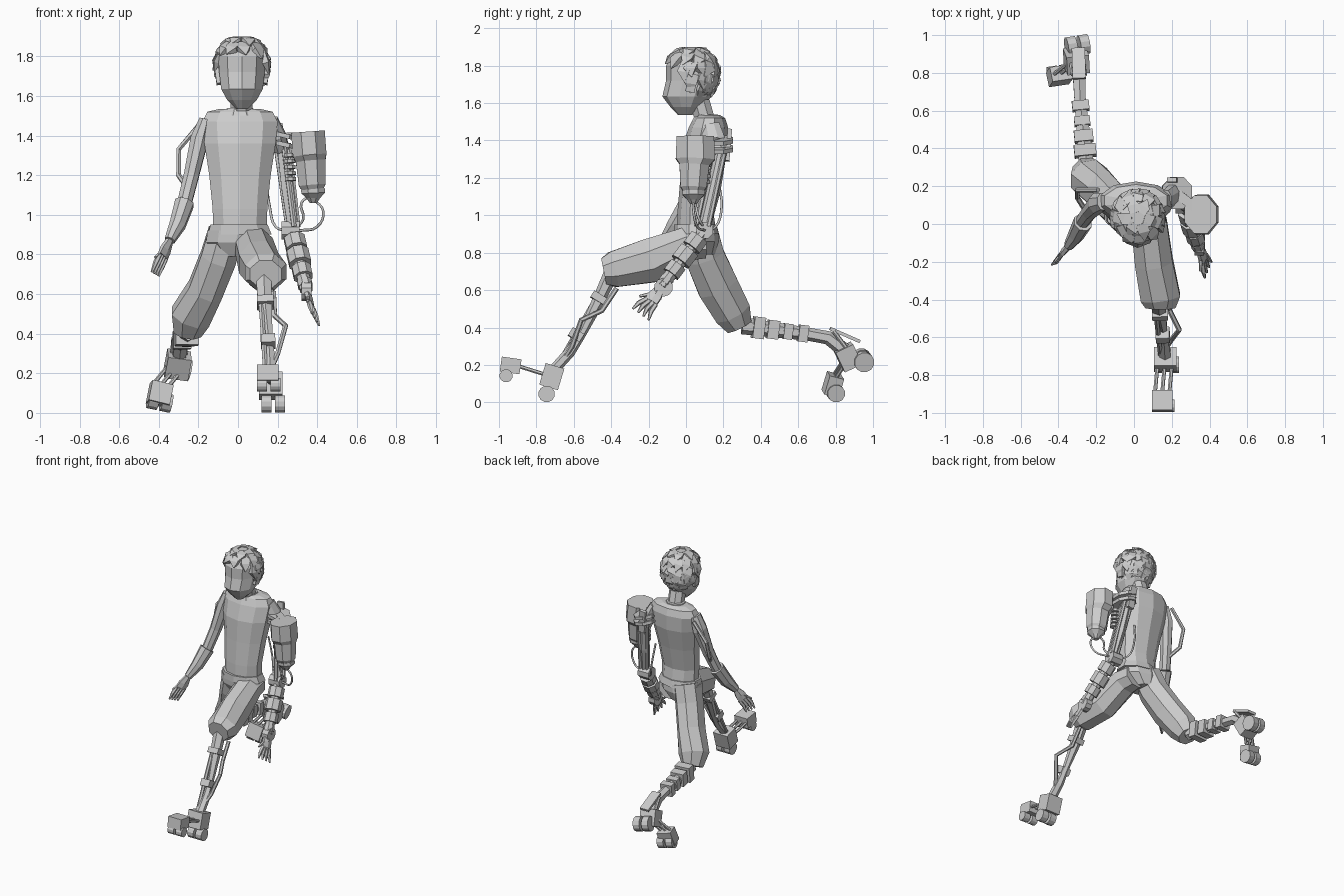
import bpy, bmesh, math, random
from mathutils import Vector as V

if "Cube" in bpy.data.objects:
    bpy.data.objects.remove(bpy.data.objects["Cube"])

grey = bpy.data.materials.new("plain_grey")
grey.use_nodes = True
colour = (0.6, 0.6, 0.6, 1)
grey.diffuse_color = colour
grey.node_tree.nodes["Principled BSDF"].inputs["Base Color"].default_value = colour

X, Z = V((1, 0, 0)), V((0, 0, 1))


def finish(name, bm):
    bmesh.ops.recalc_face_normals(bm, faces=bm.faces)
    mesh = bpy.data.meshes.new(name)
    bm.to_mesh(mesh)
    bm.free()
    mesh.materials.append(grey)
    obj = bpy.data.objects.new(name, mesh)
    bpy.context.collection.objects.link(obj)
    return obj


def skin(bm, rings, n=8, ref=X, axis=None):
    """Skin (x, y, z, half width, half depth) sections into a capped solid."""
    centres = [V(r[:3]) for r in rings]
    k = 1 / math.cos(math.pi / n)
    loops = []
    for i, r in enumerate(rings):
        t = axis or (centres[min(i + 1, len(rings) - 1)] - centres[max(i - 1, 0)]).normalized()
        u = (ref - t * ref.dot(t)).normalized()
        w = t.cross(u)
        angles = [math.tau * (j + 0.5) / n for j in range(n)]
        loops.append([bm.verts.new(centres[i] + u * math.cos(a) * r[3] * k
                                   + w * math.sin(a) * r[-1] * k) for a in angles])
    for a, b in zip(loops, loops[1:]):
        for j in range(n):
            bm.faces.new((a[j], a[(j + 1) % n], b[(j + 1) % n], b[j]))
    bm.faces.new(loops[0])
    bm.faces.new(loops[-1])


def loft(name, rings, n=8, ref=X, axis=None):
    bm = bmesh.new()
    skin(bm, rings, n, ref, axis)
    return finish(name, bm)


def rod(name, points, r, n=6, tip=None):
    rings = [(*p, r) for p in points]
    if tip:
        rings[-1] = (*points[-1], tip)
    return loft(name, rings, n, V((0.9, 0.1, 0.2)))


def box(name, p, q, w, d, ref=X):
    return loft(name, [(*p, w, d), (*q, w, d)], 4, ref)


def collars(name, p, q, spots, n=8):
    """Ring-shaped blocks strung along the line p to q: (position, half length, radius)."""
    p, q = V(p), V(q)
    d = (q - p).normalized()
    for i, (f, half, r) in enumerate(spots):
        c = p.lerp(q, f)
        loft(f"{name}_{i}", [(*(c - d * half), r), (*(c + d * half), r)], n)


def wire(name, points, r=0.007):
    curve = bpy.data.curves.new(name, "CURVE")
    curve.dimensions = "3D"
    curve.bevel_depth = r
    curve.bevel_resolution = 1
    curve.resolution_u = 4
    s = curve.splines.new("BEZIER")
    s.bezier_points.add(len(points) - 1)
    for b, p in zip(s.bezier_points, points):
        b.co = p
        b.handle_left_type = b.handle_right_type = "AUTO"
    curve.materials.append(grey)
    bpy.context.collection.objects.link(bpy.data.objects.new(name, curve))


# Torso, neck and waist
loft("shirt", [(0.01, .055, .92, .135, .1), (0.01, .05, 1.03, .138, .09),
               (0.01, .075, 1.2, .155, .1), (0.01, .1, 1.36, .18, .115),
               (0.01, .12, 1.47, .19, .1), (0.01, .125, 1.52, .165, .08),
               (0.01, .12, 1.535, .1, .06)], 10, axis=Z)
loft("collar", [(.01, .105, 1.5, .085, .075), (.01, .11, 1.54, .065, .06)], 8, axis=Z)
loft("neck", [(.015, .11, 1.48, .055, .055), (.02, .07, 1.62, .055, .055)], 8, axis=Z)
loft("waistband", [(.01, .055, .9, .16, .115), (.005, .05, .95, .145, .108)], 10, axis=Z)
loft("hips", [(0, .055, .92, .155, .11), (-.01, .06, .86, .15, .11), (-.02, .07, .79, .07, .08)], 10, axis=Z)

# Head with a ridge down the face
profile = [(1.535, -.04, .03, .03), (1.58, -.08, .08, .075), (1.635, -.12, .13, .105),
           (1.72, -.1, .15, .115), (1.8, -.1, .155, .12), (1.86, -.065, .13, .1), (1.893, -.01, .08, .05)]
loft("head", [(.02, (f + b) / 2, z, w, (b - f) / 2) for z, f, b, w in profile], 10, axis=Z)
for s in (-1, 1):
    box("ear", (.02 + s * .118, .02, 1.66), (.02 + s * .13, .04, 1.75), .01, .025)

# Hair: rows of overlapping pointed locks
random.seed(4)
bm = bmesh.new()
scalp = V((.02, .03, 1.755))


def on_scalp(az, el, k=1):
    a, e = math.radians(az), math.radians(el)
    return scalp + V((math.sin(a) * math.cos(e) * .125, math.cos(a) * math.cos(e) * .135,
                      math.sin(e) * .135)) * k


for el, count, reach in ((75, 6, 180), (50, 11, 180), (25, 12, 115), (0, 9, 90), (-20, 6, 65)):
    for i in range(count):
        az = -reach + 2 * reach * (i + 0.5) / count + random.uniform(-8, 8)
        drop = random.uniform(28, 42)
        root, mid = on_scalp(az, el, .96), on_scalp(az + 6, el - drop * .5, 1.06)
        tip = on_scalp(az + random.uniform(0, 20), el - drop, random.uniform(1.1, 1.22))
        skin(bm, [(*root, .03, .02), (*mid, .032, .016), (*tip, .002)], 4, V((math.cos(math.radians(az)), -math.sin(math.radians(az)), .01)))
finish("hair", bm)


def hand(side, wrist, knuckle, first, last, spread):
    """Palm, four fingers between the first and last tips, and a thumb."""
    wrist, knuckle, first, last = map(V, (wrist, knuckle, first, last))
    across = (last - first).normalized()
    loft(side + "_palm", [(*wrist, .02, .016), (*wrist.lerp(knuckle, .6), spread, .016),
                          (*knuckle, spread, .013)], 6, across)
    for i in range(4):
        base = knuckle + across * spread * (i - 1.5) * .55
        tip = first.lerp(last, i / 3)
        bend = base.lerp(tip, .5) + V((0, -.006, .004))
        rod(f"{side}_finger_{i}", [base, bend, tip], .011, 5, .005)
    rod(side + "_thumb", [wrist.lerp(knuckle, .4), wrist.lerp(first, .6) - across * .035], .012, 5, .006)


# Right arm, natural
loft("right_upper_arm", [(-.165, .12, 1.48, .03, .045), (-.195, .11, 1.38, .045, .055),
                         (-.235, .065, 1.2, .038, .042), (-.27, .015, 1.06, .036, .036)])
loft("right_forearm_guard", [(-.27, .01, 1.06, .048, .05), (-.305, -.055, .95, .04, .045),
                             (-.345, -.115, .87, .026, .026)])
hand("right", (-.345, -.115, .87), (-.38, -.155, .79), (-.435, -.215, .71), (-.4, -.165, .69), .036)
rod("right_arm_strut", [(-.19, .18, 1.46), (-.3, .18, 1.33), (-.3, .14, 1.2), (-.25, .06, 1.13)], .012)

# Left arm, mechanical
loft("left_shoulder", [(.17, .13, 1.48, .03, .05), (.2, .15, 1.4, .04, .06), (.22, .18, 1.33, .04, .045)])
for z in (1.345, 1.39):
    loft("shoulder_plate", [(.225, .165, z, .08, .085), (.23, .165, z + .022, .08, .085)])
box("shoulder_bracket", (.19, .19, 1.4), (.32, .09, 1.405), .025, .012, V((0, 1, 0)))
box("shoulder_upright", (.2, .235, 1.46), (.22, .22, 1.29), .025, .012)
loft("left_upper_arm", [(.22, .19, 1.35, .024, .026), (.25, .145, 1.13, .03, .034), (.275, .1, .95, .026, .03)], 6)
for dx, dy in ((-.03, .015), (.035, .02), (.01, -.045)):
    rod("upper_arm_rod", [(.22 + dx, .19 + dy, 1.36), (.275 + dx * .8, .1 + dy, .94)], .012)
collars("upper_arm_spring", (.26, .11, 1.3), (.265, .1, 1.18), [(i / 4, .009, .028) for i in range(5)])
loft("left_elbow", [(.22, .1, .92, .045), (.31, .1, .92, .045)], 8, V((0, 1, 0)))
elbow, left_wrist = (.275, .1, .92), (.345, -.13, .62)
rod("left_forearm", [elbow, left_wrist], .032, 8)
collars("forearm_block", elbow, left_wrist, [(.22, .035, .052), (.46, .04, .055), (.7, .032, .047), (.9, .018, .036)])
loft("wrist_ring", [(.32, -.12, .615, .048), (.37, -.12, .615, .048)], 10, V((0, 1, 0)))
hand("left", (.345, -.13, .62), (.37, -.185, .54), (.375, -.285, .5), (.41, -.2, .44), .036)

# Canister on the left shoulder and its cables
loft("canister", [(.353, .05, 1.42, .085, .1), (.362, .05, 1.3, .085, .105), (.367, .045, 1.27, .075, .08),
                  (.375, .04, 1.15, .068, .07), (.38, .04, 1.12, .05, .05)])
loft("canister_nozzle", [(.378, .04, 1.13, .06), (.38, .04, 1.11, .06), (.38, .04, 1.085, .035), (.38, .04, 1.06, .018)])
wire("canister_cable", [(.38, .04, 1.08), (.43, .04, 1.02), (.4, .06, .94), (.31, .1, .92)])
wire("inner_cable", [(.375, .04, 1.1), (.32, .05, 1.06), (.33, .07, .98), (.29, .1, .93)])
wire("back_cable", [(.14, .17, 1.2), (.16, .19, 1.04), (.19, .16, .94), (.25, .11, .92)])

# Baggy shorts
loft("right_thigh", [(-.06, .07, .91, .09, .1), (-.1, .1, .78, .09, .105), (-.165, .17, .62, .088, .11),
                     (-.24, .245, .485, .1, .1), (-.255, .285, .405, .07, .07)])
loft("left_thigh", [(.07, .1, .85, .085, .08), (.08, 0, .845, .095, .09), (.105, -.2, .755, .1, .118),
                    (.14, -.39, .71, .105, .095), (.14, -.44, .7, .08, .07)])

# Left shin
loft("left_shin", [(.13, -.4, .69, .04, .035), (.135, -.46, .56, .035, .03), (.155, -.56, .36, .02, .02),
                   (.16, -.62, .27, .028, .025), (.165, -.71, .17, .03, .025)], 6)
rod("left_shin_rod", [(.11, -.42, .66), (.14, -.69, .19)], .012)
collars("left_shin_block", (.135, -.44, .6), (.165, -.7, .18), [(.1, .02, .042), (.57, .025, .036)], 4)
rod("left_piston", [(.18, -.37, .61), (.185, -.45, .49), (.24, -.56, .44), (.2, -.61, .3), (.165, -.66, .22)], .012)

# Right shin, folded back
knee, calf = (-.25, .3, .41), (-.285, .65, .365)
loft("right_shin", [(*knee, .04), (*calf, .03), (-.29, .76, .345, .032), (-.3, .87, .26, .035)], 6)
collars("right_shin_block", knee, calf, [(.25, .03, .058), (.47, .03, .05), (.7, .024, .042), (.93, .025, .045)], 4)
box("right_heel_fin", (-.29, .77, .395), (-.295, .93, .325), .035, .009)
for dx in (-.035, .03):
    rod("right_fin_link", [(-.29 + dx, .79, .38), (-.3 + dx, .88, .26)], .01)


def foot(side, heel, toe, heel_wheel, toe_wheel, radii, axis):
    """Heel and toe blocks joined by three rods, each on a pair of wheels."""
    axis = V(axis).normalized()
    box(side + "_heel_block", heel[0], heel[1], .06, .052, axis)
    box(side + "_toe_block", toe[0], toe[1], .055, .04, axis)
    start, end = (V(heel[0]) + V(heel[1])) / 2, V(toe[0])
    for k in (-.038, 0, .038):
        rod(side + "_foot_rod", [start + axis * k, end + axis * k], .009)
    for name, c, r in (("heel", heel_wheel, radii[0]), ("toe", toe_wheel, radii[1])):
        for k in (-.034, .034):
            a, b = V(c) + axis * (k - .025), V(c) + axis * (k + .025)
            loft(f"{side}_{name}_wheel", [(*a, r), (*b, r)], 12, Z)


foot("left", ((.165, -.7, .195), (.165, -.735, .08)), ((.15, -.885, .19), (.15, -.99, .205)),
     (.178, -.745, .045), (.155, -.962, .142), (.043, .034), (1, 0, 0))
foot("right", ((-.295, .84, .295), (-.315, .89, .19)), ((-.385, .8, .145), (-.405, .77, .045)),
     (-.3, .945, .225), (-.395, .795, .058), (.052, .046), (.95, .15, -.2))
